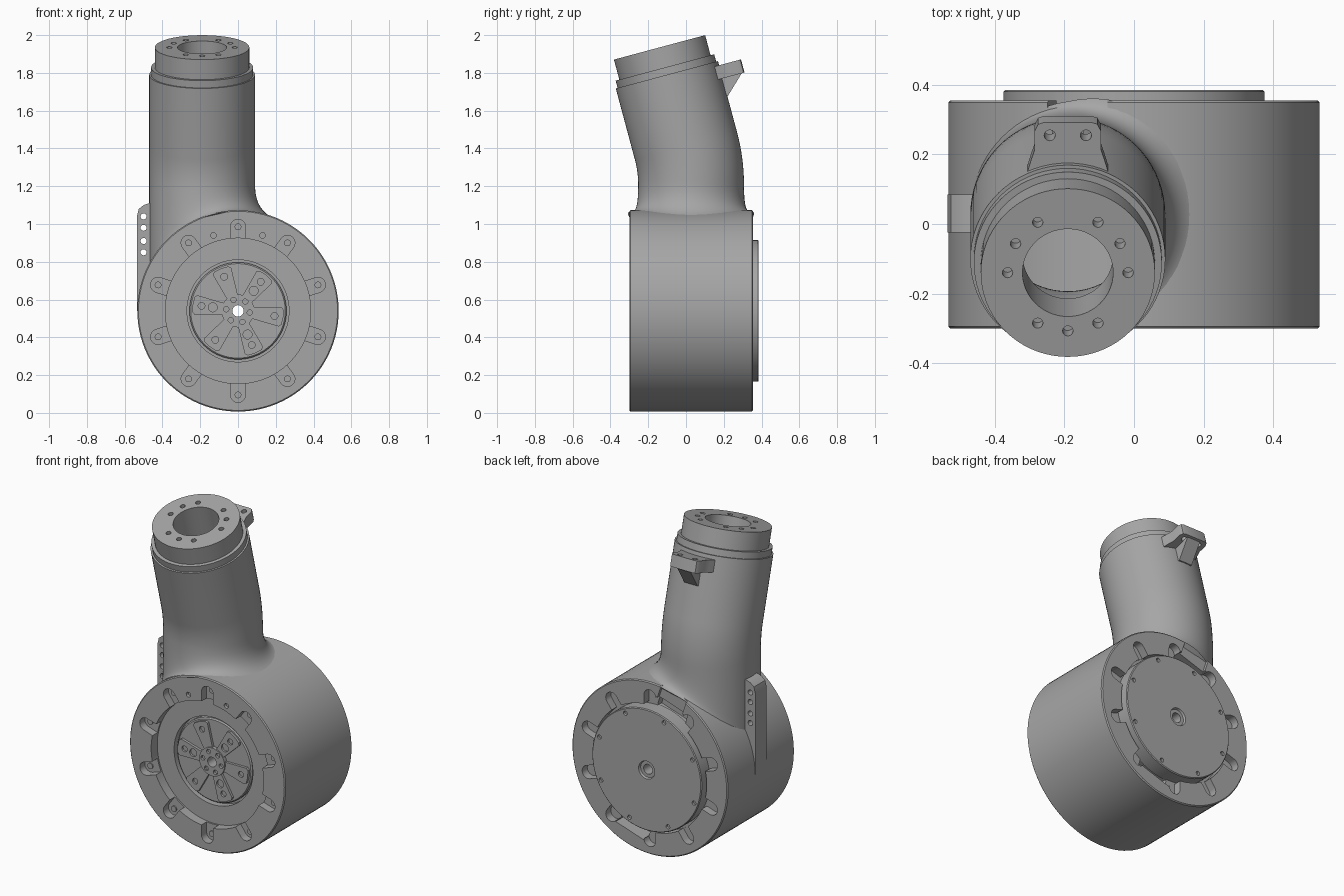
import bpy, bmesh
from math import sin, cos, pi, sqrt, radians
from mathutils import Matrix, Vector

if "Cube" in bpy.data.objects:
    bpy.data.objects.remove(bpy.data.objects["Cube"])

grey = bpy.data.materials.new("machined_grey")
grey.use_nodes = True
grey.diffuse_color = (0.38, 0.38, 0.38, 1)
grey.node_tree.nodes["Principled BSDF"].inputs["Base Color"].default_value = grey.diffuse_color

AXIS_Z, HOUSING_R = 0.54, 0.533      # housing axis height and radius
TUBE_X, TUBE_Y, TUBE_R = -0.19, 0.027, 0.28
TILT, BEND_R = radians(15), 0.8


def frame(u, v, w, origin):
    m = Matrix((u, v, w)).transposed().to_4x4()
    m.translation = origin
    return m


# Local frames: u, v span the outline plane, w is the extrusion direction
FACE = frame((1, 0, 0), (0, 0, 1), (0, -1, 0), (0, 0, AXIS_Z))
TOP = frame((1, 0, 0), (0, cos(TILT), sin(TILT)), (0, -sin(TILT), cos(TILT)), (TUBE_X, -0.14, 1.935))
SIDE = TOP @ frame((0, 1, 0), (0, 0, 1), (1, 0, 0), (0, 0, 0))


def make(name, bm):
    bmesh.ops.recalc_face_normals(bm, faces=bm.faces)
    mesh = bpy.data.meshes.new(name)
    bm.to_mesh(mesh)
    bm.free()
    mesh.materials.append(grey)
    mesh.shade_smooth()
    mesh.set_sharp_from_angle(angle=radians(30))
    ob = bpy.data.objects.new(name, mesh)
    bpy.context.collection.objects.link(ob)
    return ob


def loft(name, rings):
    """Skin a closed loop of closed rings."""
    bm = bmesh.new()
    rows = [[bm.verts.new(p) for p in ring] for ring in rings]
    for i, a in enumerate(rows):
        b = rows[(i + 1) % len(rows)]
        for j in range(len(a)):
            k = (j + 1) % len(a)
            bm.faces.new((a[j], a[k], b[k], b[j]))
    return make(name, bm)


def lathe(name, profile, n=96):
    """Turn a closed (radius, y) profile about the housing axis."""
    return loft(name, [[(r * cos(2 * pi * j / n), y, AXIS_Z + r * sin(2 * pi * j / n))
                        for j in range(n)] for r, y in profile])


def prisms(name, outlines, w0, w1, space=FACE):
    """Extrude several 2D outlines into one mesh."""
    bm = bmesh.new()
    for pts in outlines:
        lo, hi = ([bm.verts.new(space @ Vector((u, v, w))) for u, v in pts] for w in (w0, w1))
        bm.faces.new(lo)
        bm.faces.new(hi)
        for j in range(len(pts)):
            k = (j + 1) % len(pts)
            bm.faces.new((lo[j], lo[k], hi[k], hi[j]))
    return make(name, bm)


def disc(u, v, r, n=16):
    return [(u + r * cos(2 * pi * j / n), v + r * sin(2 * pi * j / n)) for j in range(n)]


def spin(pts, deg):
    c, s = cos(radians(deg)), sin(radians(deg))
    return [(u * c - v * s, u * s + v * c) for u, v in pts]


def around(pts, angles):
    return [spin(pts, a) for a in angles]


def box(u0, u1, half):
    return [(u0, -half), (u1, -half), (u1, half), (u0, half)]


def cut(ob, *cutters):
    """Subtract the cutters, apply the result and discard them."""
    for c in cutters:
        c.hide_render = True
        mod = ob.modifiers.new("cut", 'BOOLEAN')
        mod.operation, mod.solver, mod.object = 'DIFFERENCE', 'EXACT', c
    bpy.context.view_layer.update()
    mesh = bpy.data.meshes.new_from_object(ob.evaluated_get(bpy.context.evaluated_depsgraph_get()))
    ob.modifiers.clear()
    ob.data = mesh
    mesh.shade_smooth()
    mesh.set_sharp_from_angle(angle=radians(30))
    for c in cutters:
        bpy.data.objects.remove(c)


# Housing drum with stepped front recess and back recess
housing = lathe("housing", [
    (0.03, -0.2), (0.27, -0.2), (0.27, -0.24), (0.385, -0.24), (0.385, -0.3),
    (0.527, -0.3), (HOUSING_R, -0.294), (HOUSING_R, 0.349), (0.527, 0.355),
    (0.39, 0.355), (0.39, 0.3), (0.03, 0.3)])
tenth = [90 + 36 * i for i in range(10)]
slot = [(0.36, -0.04), (0.445, -0.04)] + [
    (0.445 + 0.04 * cos(a * pi / 10), 0.04 * sin(a * pi / 10)) for a in range(-4, 5)
] + [(0.445, 0.04), (0.36, 0.04)]
cut(housing,
    prisms("front_slots", around(slot, tenth), 0.25, 0.32),
    prisms("back_slots", around(slot, tenth), -0.4, -0.305),
    prisms("back_gaps", around(box(0.36, 0.445, 0.1), (108, -72)), -0.4, -0.26),
    prisms("rim_notch", [spin(box(0.43, 0.56, 0.09), 108)], -0.4, -0.335),
    prisms("face_holes", around(disc(0.42, 0, 0.015), (72, 108)), 0.28, 0.32))
prisms("slot_screws", around(disc(0.445, 0, 0.018), tenth), 0.24, 0.258)

# Rotor plate, hub and six arms in the front recess
lathe("rotor_plate", [(0.03, -0.18), (0.257, -0.18), (0.257, -0.225), (0.25, -0.232), (0.03, -0.232)])
hub = lathe("rotor_hub", [(0.03, -0.22), (0.087, -0.22), (0.087, -0.255), (0.03, -0.255)], 48)
sixth = [52 + 60 * i for i in range(6)]
cut(hub, prisms("hub_holes", around(disc(0.063, 0, 0.014), sixth), 0.24, 0.28))
arm = [(0.075, -0.03), (0.225, -0.052), (0.238, -0.04), (0.242, 0),
       (0.238, 0.04), (0.225, 0.052), (0.075, 0.03)]
arms = prisms("rotor_arms", around(arm, sixth), 0.22, 0.248)
cut(arms, prisms("arm_holes", around(disc(0.195, 0, 0.018), sixth)
                 + around(disc(0.135, 0, 0.024), sixth[::2]), 0.235, 0.28))

# Back cover disc
cover = lathe("back_cover", [(0.03, 0.29), (0.375, 0.29), (0.375, 0.38), (0.37, 0.385),
                             (0.055, 0.385), (0.05, 0.372), (0.03, 0.372)])
cut(cover, prisms("cover_holes", around(disc(0.345, 0, 0.013), range(20, 380, 45)), -0.4, -0.37))

# Bent hollow tube, lofted from bore to outer skin and flared onto the drum
N = 72
TURN = [2 * pi * j / N for j in range(N)]
BEND_Z = 1.312 - BEND_R * 0.1317


def top_ring(r, w):
    return [TOP @ Vector((r * cos(a), r * sin(a), w)) for a in TURN]


def bend_ring(r, t):
    m = Matrix.Translation((TUBE_X, TUBE_Y - BEND_R * (1 - cos(t)), BEND_Z + BEND_R * sin(t)))
    m = m @ Matrix.Rotation(t, 4, 'X')
    return [m @ Vector((r * cos(a), r * sin(a), 0)) for a in TURN]


def drum_z(x):
    return AXIS_Z + sqrt(max(0, (HOUSING_R - 0.005) ** 2 - x * x))


def flare_ring(t):
    ring = []
    for a, p0 in zip(TURN, bend_ring(TUBE_R, 0)):
        c, s = cos(a), sin(a)
        spread = 0.045 + (0.075 if c > 0 else 0.045) * c
        p1 = Vector((p0.x, p0.y, drum_z(p0.x)))
        x = p0.x + spread * c
        p2 = Vector((x, p0.y + spread * s, drum_z(x)))
        ring.append(p0 * (1 - t) ** 2 + p1 * 2 * t * (1 - t) + p2 * t * t)
    return ring


steps = [TILT * i / 8 for i in range(9)]
cavity = [[(TUBE_X + 0.22 * cos(a), TUBE_Y + 0.22 * sin(a), 0.95) for a in TURN]]
cavity += [bend_ring(0.22, t) for t in steps]
collar = [top_ring(r, w) for r, w in (
    (0.22, -0.2), (0.13, -0.2), (0.13, 0), (0.25, 0), (0.25, -0.11),
    (0.27, -0.11), (0.27, -0.15), (TUBE_R, -0.15))]
skin = [bend_ring(TUBE_R, t) for t in reversed(steps)]
tube = loft("tube", cavity + collar + skin + [flare_ring(i / 8) for i in range(1, 9)])
cut(tube, prisms("flange_holes", around(disc(0.173, 0, 0.015),
    (0, 30, 60, 120, 150, 180, 240, 270, 300)), -0.06, 0.02, TOP))

# Two-hole tab and its gusset behind the tube top
half_tab = [(0.12, 0.24), (0.105, 0.29), (0.095, 0.32), (0.095, 0.375), (0.085, 0.395), (0.07, 0.4)]
tab = prisms("tab", [half_tab + [(-u, v) for u, v in reversed(half_tab)]], -0.245, -0.173, TOP)
cut(tab, prisms("tab_holes", [disc(x, 0.362, 0.016) for x in (-0.052, 0.052)], -0.3, -0.1, TOP))
prisms("tab_gusset", [[(0.39, -0.24), (0.285, -0.34), (0.24, -0.34), (0.24, -0.24)]], -0.045, 0.045, SIDE)

# Side bracket with a column of four holes
bracket = prisms("side_bracket", [[(-0.535, 0), (-0.535, 0.5), (-0.525, 0.54), (-0.5, 0.56),
                                   (-0.47, 0.57), (-0.44, 0.57), (-0.4, 0)]], -0.085, 0.025)
cut(bracket, prisms("bracket_holes", [disc(-0.5, z, 0.016) for z in (0.31, 0.37, 0.44, 0.5)], -0.2, 0.1))
